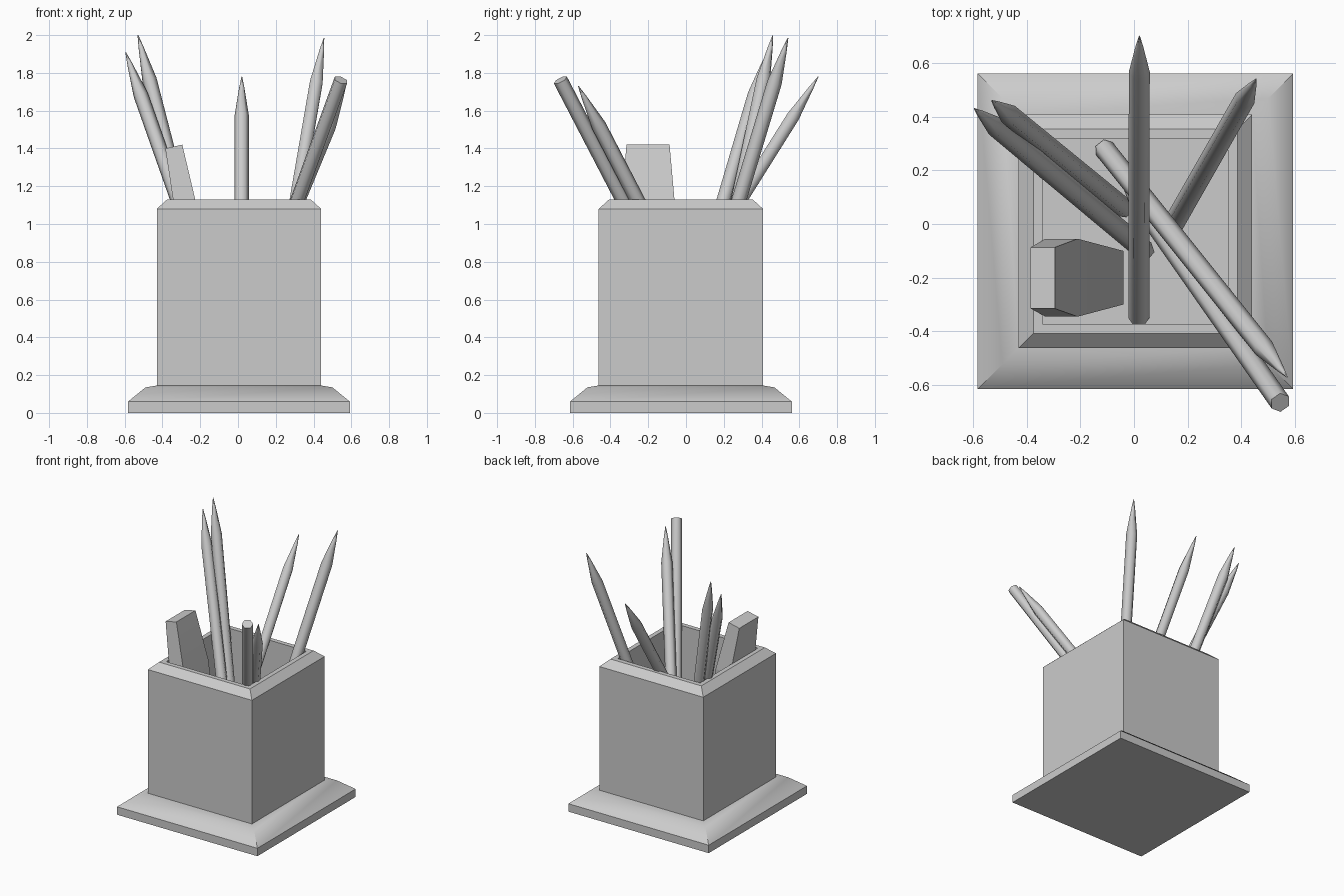
import bpy, bmesh, math
from mathutils import Vector

if "Cube" in bpy.data.objects:
    bpy.data.objects.remove(bpy.data.objects["Cube"])

CX, CY = 0.005, -0.027   # centre of the holder


def loft(name, rings, angle):
    """Skin a list of point rings, cap both ends, shade by angle."""
    bm = bmesh.new()
    loops = [[bm.verts.new(p) for p in ring] for ring in rings]
    n = len(rings[0])
    for a, b in zip(loops, loops[1:]):
        for i in range(n):
            j = (i + 1) % n
            bm.faces.new((a[i], a[j], b[j], b[i]))
    bm.faces.new(loops[0][::-1])
    bm.faces.new(loops[-1])
    bmesh.ops.recalc_face_normals(bm, faces=bm.faces)
    mesh = bpy.data.meshes.new(name)
    bm.to_mesh(mesh)
    bm.free()
    ob = bpy.data.objects.new(name, mesh)
    bpy.context.collection.objects.link(ob)
    bpy.ops.object.select_all(action='DESELECT')
    bpy.context.view_layer.objects.active = ob
    ob.select_set(True)
    bpy.ops.object.shade_smooth_by_angle(angle=math.radians(angle))
    return ob


def rect(x0, x1, y0, y1, z0, z1):
    """Rectangle whose height goes from z0 at x0 to z1 at x1."""
    return [(x0, y0, z0), (x1, y0, z1), (x1, y1, z1), (x0, y1, z0)]


# Square holder: flared foot, straight walls, bevelled rim, hollow inside
profile = [(0.587, 0), (0.587, 0.06), (0.495, 0.135), (0.435, 0.145),
           (0.435, 1.08), (0.38, 1.13), (0.345, 1.13), (0.345, 0.09)]
loft("holder", [rect(CX - h, CX + h, CY - h, CY + h, z, z) for h, z in profile], 35)


# Hexagonal pencils, from blunt end to sharpened tip
def pencil(name, blunt, tip, r=0.039):
    blunt, tip = Vector(blunt), Vector(tip)
    axis = tip - blunt
    length = axis.length
    q = axis.to_track_quat('Z', 'Y')
    rings = []
    for d, rad in ((0, r), (length - 0.25, r), (length - 0.07, 0.014), (length, 0.002)):
        rings.append([blunt + q @ Vector((rad * math.cos(math.tau * i / 6),
                                          rad * math.sin(math.tau * i / 6), d))
                      for i in range(6)])
    loft(name, rings, 62)


pencils = [
    ((0.018, -0.35, 0.11), (0.02, 0.70, 1.78)),     # middle back
    ((-0.04, 0.06, 0.11), (-0.53, 0.46, 2.0)),      # left back, tall
    ((0.04, -0.10, 0.11), (-0.595, 0.43, 1.91)),    # left back, low
    ((0.13, -0.03, 0.10), (0.455, 0.54, 1.985)),    # right back
    ((-0.11, 0.28, 0.09), (0.57, -0.57, 1.73)),     # right front
    ((0.545, -0.665, 1.762), (-0.06, 0.20, 0.10)),  # right front, upside down
]
for i, (blunt, tip) in enumerate(pencils):
    pencil(f"pencil_{i + 1}", blunt, tip)

# Tapered eraser leaning on the left wall
loft("eraser", [rect(-0.15, -0.04, -0.30, -0.10, 0.11, 0.13),
                rect(-0.33, -0.21, -0.345, -0.055, 1.04, 1.06),
                rect(-0.385, -0.295, -0.315, -0.087, 1.40, 1.42)], 5)
